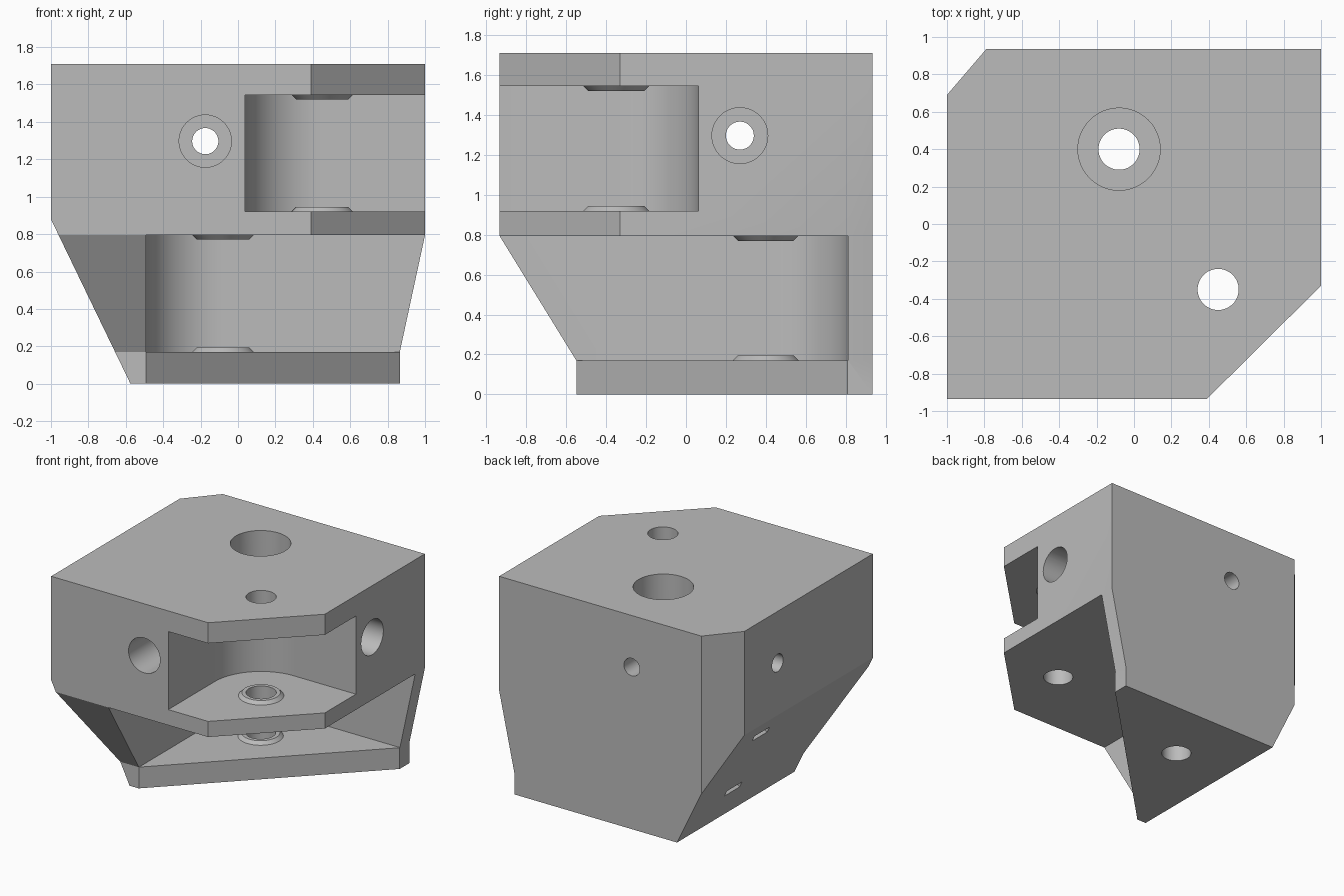
import bpy, bmesh, math

if "Cube" in bpy.data.objects:
    bpy.data.objects.remove(bpy.data.objects["Cube"])

grey = bpy.data.materials.new("plain_grey")
grey.diffuse_color = (0.5, 0.5, 0.5, 1)
grey.use_nodes = True
grey.node_tree.nodes["Principled BSDF"].inputs["Base Color"].default_value = grey.diffuse_color


def prism(name, pts, axis, lo, hi):
    """Extrude a 2D outline along x (pts y,z), y (pts x,z) or z (pts x,y)."""
    place = {"x": lambda u, v, w: (w, u, v),
             "y": lambda u, v, w: (u, w, v),
             "z": lambda u, v, w: (u, v, w)}[axis]
    bm = bmesh.new()
    a = [bm.verts.new(place(u, v, lo)) for u, v in pts]
    b = [bm.verts.new(place(u, v, hi)) for u, v in pts]
    bm.faces.new(a)
    bm.faces.new(b[::-1])
    n = len(pts)
    for i in range(n):
        bm.faces.new((a[i], a[(i + 1) % n], b[(i + 1) % n], b[i]))
    bmesh.ops.recalc_face_normals(bm, faces=bm.faces)
    me = bpy.data.meshes.new(name)
    bm.to_mesh(me)
    bm.free()
    ob = bpy.data.objects.new(name, me)
    bpy.context.collection.objects.link(ob)
    me.materials.append(grey)
    return ob


def arc(cx, cy, r, a0, a1, n):
    return [(cx + r * math.cos(math.radians(a0 + (a1 - a0) * i / n)),
             cy + r * math.sin(math.radians(a0 + (a1 - a0) * i / n)))
            for i in range(n + 1)]


def circle(cx, cy, r):
    return arc(cx, cy, r, 0, 360, 48)[:-1]


def combine(target, tool, op="DIFFERENCE"):
    tool.hide_render = True
    m = target.modifiers.new("bool", "BOOLEAN")
    m.operation = op
    m.solver = "EXACT"
    m.object = tool
    bpy.context.view_layer.objects.active = target
    bpy.ops.object.modifier_apply(modifier=m.name)
    bpy.data.objects.remove(tool, do_unlink=True)


def boss(x, y, z, up):
    """Small conical bearing spacer standing on (or hanging from) height z."""
    ob = prism("bearing_boss", circle(x, y, 1), "z", 0, 1)
    for v in ob.data.vertices:
        top = v.co.z > 0.5
        r = 0.14 if top else 0.215
        v.co.x = x + (v.co.x - x) * r
        v.co.y = y + (v.co.y - y) * r
        v.co.z = z + up * (0.025 if top else -0.05)
    if up < 0:
        ob.data.flip_normals()
    return ob


Y = 0.935
UPPER, LOWER = (0.45, -0.35), (-0.08, 0.40)   # pulley axes

# Main block with two chamfered corners
block = prism("pulley_corner_block",
              [(-1, -Y), (0.39, -Y), (1, -0.33), (1, Y), (-0.79, Y), (-1, 0.69)],
              "z", 0, 1.71)

# Sloping left side, front and right end of the lower half
combine(block, prism("left_slope_cut",
        [(-1.097, 1.08), (-0.4784, -0.2), (-2, -0.2), (-2, 1.08)], "y", -2, 2))
combine(block, prism("front_slope_cut",
        [(-Y, 0.795), (-0.55, 0.17), (-0.55, -0.2), (-2, -0.2), (-2, 0.795)], "x", -2, 2))
combine(block, prism("right_slope_cut",
        [(1, 0.795), (0.865, 0.17), (0.865, -0.2), (2, -0.2), (2, 0.795)], "y", -2, 2))

# Pulley pockets, open to the front and right with a rounded inner corner
for (cx, cy), z0, z1 in ((UPPER, 0.92, 1.545), (LOWER, 0.17, 0.795)):
    r = 0.413
    outline = [(cx - r, -2)] + arc(cx, cy, r, 180, 90, 20) + [(2, cy + r), (2, -2)]
    combine(block, prism("pocket_cut", outline, "z", z0, z1))

# Diagonal edge of the bottom plate
xl = LOWER[0] - 0.413
combine(block, prism("plate_diagonal_cut",
        [(xl, xl - 0.055), (2, 1.945), (2, -2), (xl, -2)], "z", -0.2, 0.17))

# Bearing bosses above and below each pulley
for (cx, cy), z0, z1 in ((UPPER, 0.92, 1.545), (LOWER, 0.17, 0.795)):
    combine(block, boss(cx, cy, z0, 1), "UNION")
    combine(block, boss(cx, cy, z1, -1), "UNION")

# Axle holes, and the bolt-head recess over the lower axle
for cx, cy in (UPPER, LOWER):
    combine(block, prism("axle_hole", circle(cx, cy, 0.11), "z", -1, 3))
combine(block, prism("axle_recess", circle(*LOWER, 0.22), "z", 0.96, 3))

# Mounting screw holes with deep recesses from the front and right
for axis, u, lo, hi in (("y", -0.175, -2, 0.77), ("x", 0.27, -0.83, 2)):
    combine(block, prism("screw_hole", circle(u, 1.297, 0.07), axis, -3, 3))
    combine(block, prism("screw_recess", circle(u, 1.297, 0.14), axis, lo, hi))

# Curved tie channel looping through the sloped left wall
cx, cz, a = -0.821, 0.51, 25.8
combine(block, prism("tie_channel",
        arc(cx, cz, 0.305, a - 120, a + 120, 32) + arc(cx, cz, 0.255, a + 120, a - 120, 32),
        "y", LOWER[1] - 0.095, LOWER[1] + 0.095))

# Smooth the round walls, keep hard edges
bpy.ops.object.select_all(action="DESELECT")
block.select_set(True)
bpy.context.view_layer.objects.active = block
bpy.ops.object.shade_smooth_by_angle(angle=math.radians(25))
